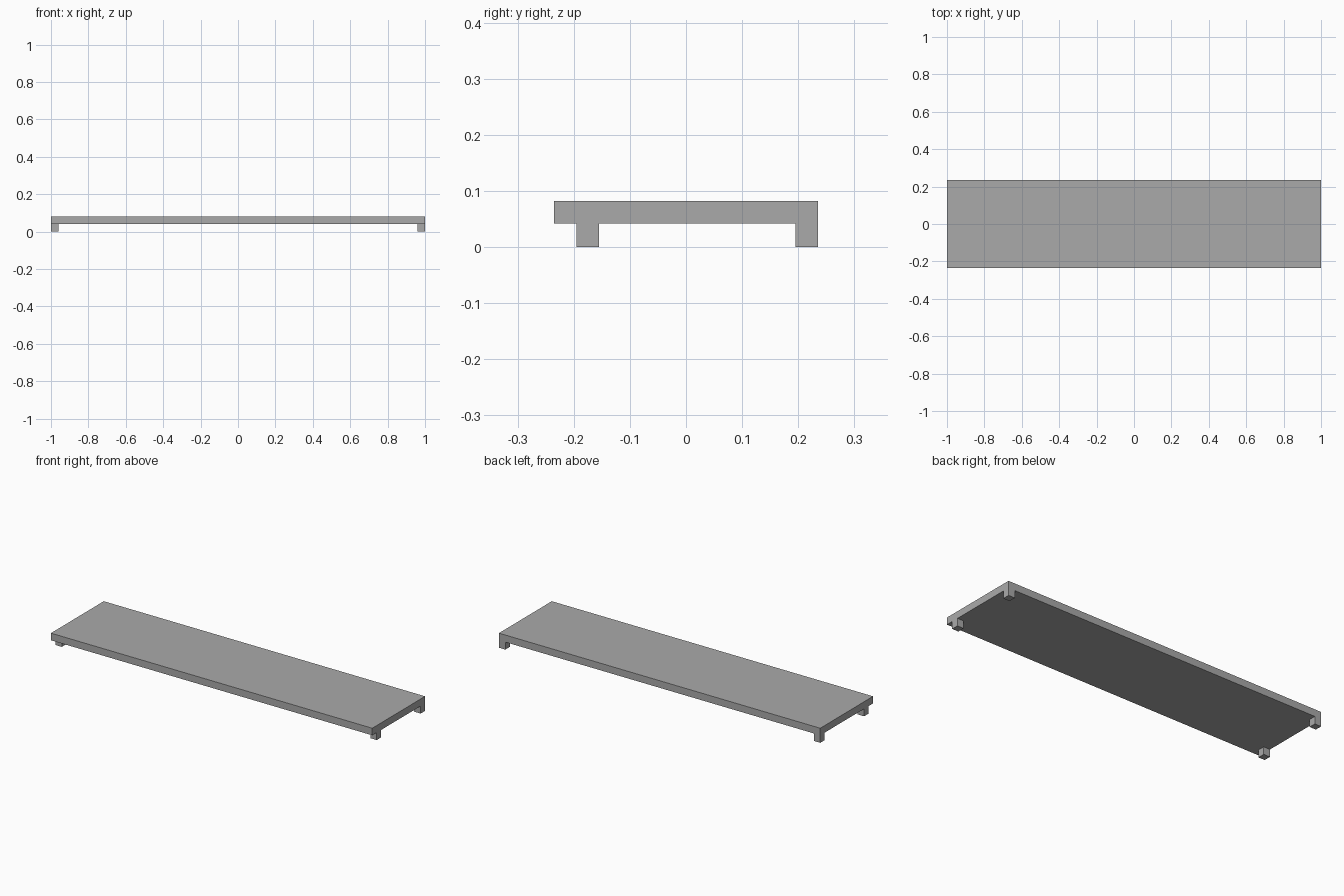
import bpy

cube = bpy.data.objects.get("Cube")
if cube:
    bpy.data.objects.remove(cube, do_unlink=True)

HALF_LENGTH, HALF_DEPTH = 1.0, 0.235
LEG, LEG_HEIGHT, TOP = 0.04, 0.042, 0.082
FRONT_OVERHANG = 0.04

grey = bpy.data.materials.new("plain grey")
grey.use_nodes = True
colour = (0.4, 0.4, 0.4, 1)
grey.diffuse_color = colour
grey.node_tree.nodes["Principled BSDF"].inputs["Base Color"].default_value = colour


def box(name, low, high):
    """Add a flat-faced box spanning two opposite corners."""
    centre = [(a + b) / 2 for a, b in zip(low, high)]
    bpy.ops.mesh.primitive_cube_add(size=1, location=centre)
    part = bpy.context.object
    part.name = name
    part.scale = [b - a for a, b in zip(low, high)]
    bpy.ops.object.transform_apply(location=False, rotation=False, scale=True)
    part.data.materials.append(grey)
    return part


# Long flat board
box("board", (-HALF_LENGTH, -HALF_DEPTH, LEG_HEIGHT), (HALF_LENGTH, HALF_DEPTH, TOP))

# Short square legs: back pair flush, front pair set in under the overhang
leg_starts = {"front": -HALF_DEPTH + FRONT_OVERHANG, "back": HALF_DEPTH - LEG}
for row, y in leg_starts.items():
    for side, x in (("right", -HALF_LENGTH), ("left", HALF_LENGTH - LEG)):
        box(f"{row}_{side}_leg", (x, y, 0), (x + LEG, y + LEG, LEG_HEIGHT))
